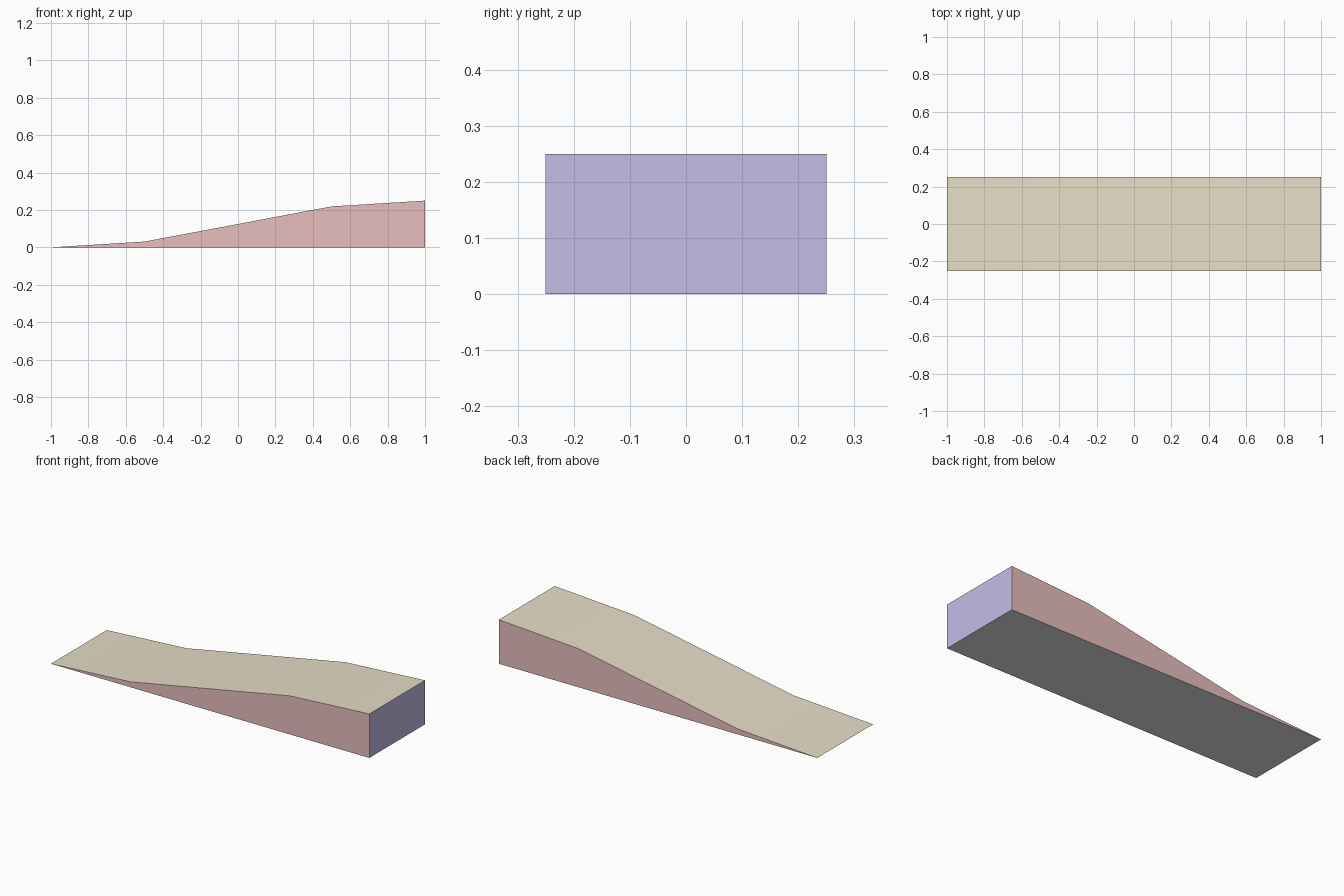
import bpy
import bmesh
import math

cube = bpy.data.objects.get("Cube")
if cube:
    bpy.data.objects.remove(cube, do_unlink=True)


def linear(value):
    c = value / 255
    return c / 12.92 if c <= 0.04045 else ((c + 0.055) / 1.055) ** 2.4


def make_material(name, rgb):
    colour = (*[linear(v) for v in rgb], 1)
    mat = bpy.data.materials.new(name)
    mat.use_nodes = True
    mat.diffuse_color = colour
    node = next(n for n in mat.node_tree.nodes if n.type == 'BSDF_PRINCIPLED')
    node.inputs["Base Color"].default_value = colour
    return mat


materials = [
    make_material("sand top", (231, 222, 199)),
    make_material("dusty pink sides", (231, 191, 190)),
    make_material("lavender end", (198, 188, 231)),
    make_material("pale grey underside", (231, 231, 231)),
]

# Ramp side profile: gentle, steep, gentle slope
profile = [(-1, 0), (1, 0), (1, 0.25), (0.5, 0.219), (-0.5, 0.031)]
half_width = 0.25

# Extrude the profile across the width
bm = bmesh.new()
side = bm.faces.new([bm.verts.new((x, -half_width, z)) for x, z in profile])
extruded = bmesh.ops.extrude_face_region(bm, geom=[side])["geom"]
moved = [g for g in extruded if isinstance(g, bmesh.types.BMVert)]
bmesh.ops.translate(bm, verts=moved, vec=(0, 2 * half_width, 0))
bmesh.ops.recalc_face_normals(bm, faces=bm.faces[:])

# Colour each face by the direction it looks in
bm.normal_update()
for face in bm.faces:
    n = face.normal
    if abs(n.y) > 0.9:
        face.material_index = 1
    elif n.x > 0.9:
        face.material_index = 2
    elif n.z < -0.9:
        face.material_index = 3

mesh = bpy.data.meshes.new("ramp")
bm.to_mesh(mesh)
bm.free()
for mat in materials:
    mesh.materials.append(mat)
ramp = bpy.data.objects.new("ramp", mesh)
bpy.context.collection.objects.link(ramp)

# Smooth the sloping top while the thin tip stays sharp
bpy.ops.object.select_all(action='DESELECT')
ramp.select_set(True)
bpy.context.view_layer.objects.active = ramp
bpy.ops.object.shade_smooth_by_angle(angle=math.radians(30))
